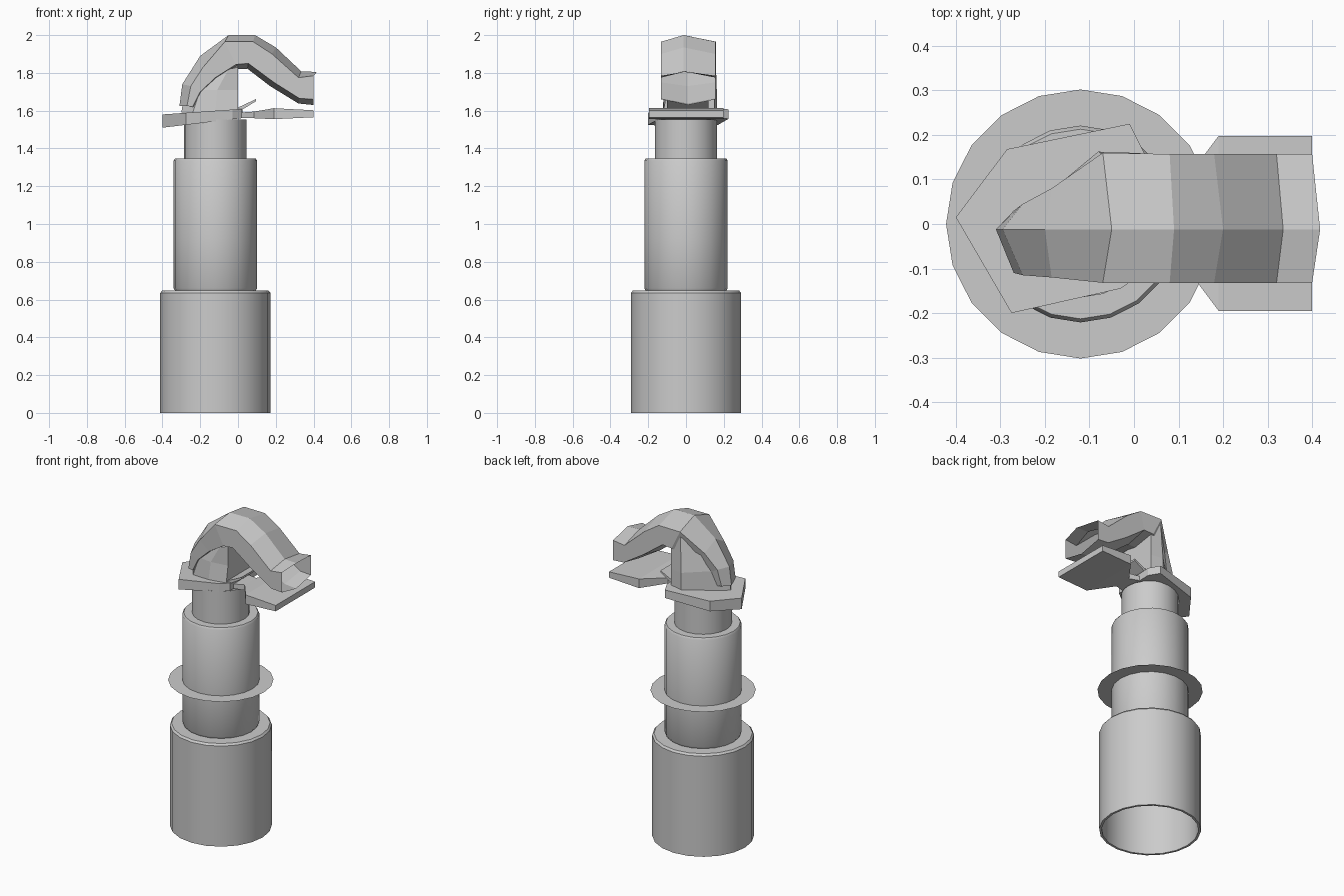
import bpy, bmesh, math

AXIS_X = -0.12
SIDES = 20


def make(name, verts, faces, smooth=False):
    mesh = bpy.data.meshes.new(name)
    mesh.from_pydata(verts, [], faces)
    bm = bmesh.new()
    bm.from_mesh(mesh)
    bmesh.ops.recalc_face_normals(bm, faces=bm.faces)
    bm.to_mesh(mesh)
    bm.free()
    ob = bpy.data.objects.new(name, mesh)
    bpy.context.collection.objects.link(ob)
    if smooth:
        bpy.ops.object.select_all(action='DESELECT')
        bpy.context.view_layer.objects.active = ob
        ob.select_set(True)
        bpy.ops.object.shade_smooth_by_angle(angle=math.radians(35))
    return ob


def loft(name, rings, caps=(True, True), smooth=False):
    """Skin a list of equally long closed rings."""
    n = len(rings[0])
    verts = [p for r in rings for p in r]
    faces = [(i * n + j, i * n + (j + 1) % n, (i + 1) * n + (j + 1) % n, (i + 1) * n + j)
             for i in range(len(rings) - 1) for j in range(n)]
    if caps[0]:
        faces.append(tuple(range(n)))
    if caps[1]:
        faces.append(tuple(range(len(verts) - n, len(verts))))
    return make(name, verts, faces, smooth)


def circle(r, z):
    return [(AXIS_X + r * math.cos(math.tau * k / SIDES), r * math.sin(math.tau * k / SIDES), z)
            for k in range(SIDES)]


def lathe(name, profile, caps=(False, False)):
    return loft(name, [circle(r, z) for r, z in profile], caps, True)


# Stacked tubes, the lowest one open underneath
lathe("base_tube", [(0.278, 0.62), (0.278, 0.0), (0.292, 0.0), (0.292, 0.635),
                    (0.282, 0.647), (0.20, 0.647)])
lathe("middle_tube", [(0.212, 0.645), (0.221, 0.66), (0.221, 0.92)])
lathe("upper_tube", [(0.221, 0.92), (0.221, 1.335), (0.213, 1.347), (0.15, 1.347)])
lathe("neck_tube", [(0.165, 1.34), (0.165, 1.553)], (False, True))

# Paper-thin collar
lathe("collar", [(0.302, 0.92), (0.22, 0.92)])

# Slanted head plate
outline = [(-0.40, 0.015), (-0.285, 0.168), (-0.01, 0.225), (0.025, 0.155),
           (0.02, -0.11), (-0.03, -0.145), (-0.275, -0.20)]
loft("head_plate", [[(x, y, 1.51 + 0.12 * (x + 0.4)) for x, y in outline],
                    [(x, y, 1.58 + 0.07 * (x + 0.4)) for x, y in outline]])

# Flat lower lip, pinched where it meets the plate: x, half width, bottom, top
lip = [(-0.06, 0.10, 1.565, 1.585), (0.085, 0.055, 1.56, 1.595),
       (0.19, 0.195, 1.555, 1.613), (0.40, 0.195, 1.565, 1.602)]
loft("lower_lip", [[(x, -w, b), (x, w + 0.003, b), (x, w + 0.003, t), (x, -w, t)]
                   for x, w, b, t in lip])

# Small raised fin under the arch
loft("fin", [[(x, -0.10, b), (x, 0.12, b), (x, 0.12, t), (x, -0.10, t)]
             for x, b, t in [(-0.03, 1.58, 1.605), (0.03, 1.61, 1.63), (0.095, 1.65, 1.662)]])

# Arched spout: (x, z) of top ridge, shoulder, lower edge, keel, then -y and +y sides
stations = [
    ((-0.31, 1.625), (-0.27, 1.625), (-0.24, 1.62), (-0.20, 1.62), -0.11, 0.03),
    ((-0.295, 1.74), (-0.25, 1.73), (-0.20, 1.70), (-0.16, 1.70), -0.115, 0.045),
    ((-0.20, 1.89), (-0.185, 1.83), (-0.12, 1.775), (-0.11, 1.76), -0.12, 0.08),
    ((-0.05, 2.0), (-0.07, 1.965), (-0.01, 1.845), (-0.01, 1.82), -0.132, 0.16),
    ((0.09, 2.0), (0.08, 1.965), (0.055, 1.85), (0.05, 1.822), -0.132, 0.157),
    ((0.20, 1.935), (0.18, 1.90), (0.19, 1.75), (0.17, 1.73), -0.132, 0.157),
    ((0.335, 1.808), (0.32, 1.775), (0.325, 1.665), (0.32, 1.638), -0.132, 0.157),
    ((0.418, 1.805), (0.40, 1.785), (0.40, 1.66), (0.40, 1.63), -0.132, 0.157),
]
rings = []
for a, s, e, k, lo, hi in stations:
    rings.append([(a[0], -0.012, a[1]), (s[0], hi, s[1]), (e[0], hi, e[1]),
                  (k[0], 0.01, k[1]), (e[0], lo, e[1]), (s[0], lo, s[1])])
loft("arched_spout", rings, (True, False))

# Post that fills the rear of the arch down to the plate
foot = [(-0.30, -0.02), (-0.08, 0.163), (0.0, 0.15), (0.0, -0.12), (-0.12, -0.125), (-0.24, -0.105)]
waist = [(-0.28, -0.02), (-0.08, 0.163), (0.0, 0.15), (0.0, -0.10), (-0.11, -0.115), (-0.20, -0.105)]
crown = [(-0.10, -0.01), (-0.07, 0.155), (0.0, 0.15), (0.0, -0.10), (-0.05, -0.11), (-0.08, -0.10)]
heights = [(foot, [1.59] * 6), (waist, [1.71] * 6),
           (crown, [1.90, 1.93, 1.85, 1.83, 1.82, 1.81])]
loft("spout_post", [[(x, y, z) for (x, y), z in zip(pts, zs)] for pts, zs in heights])
